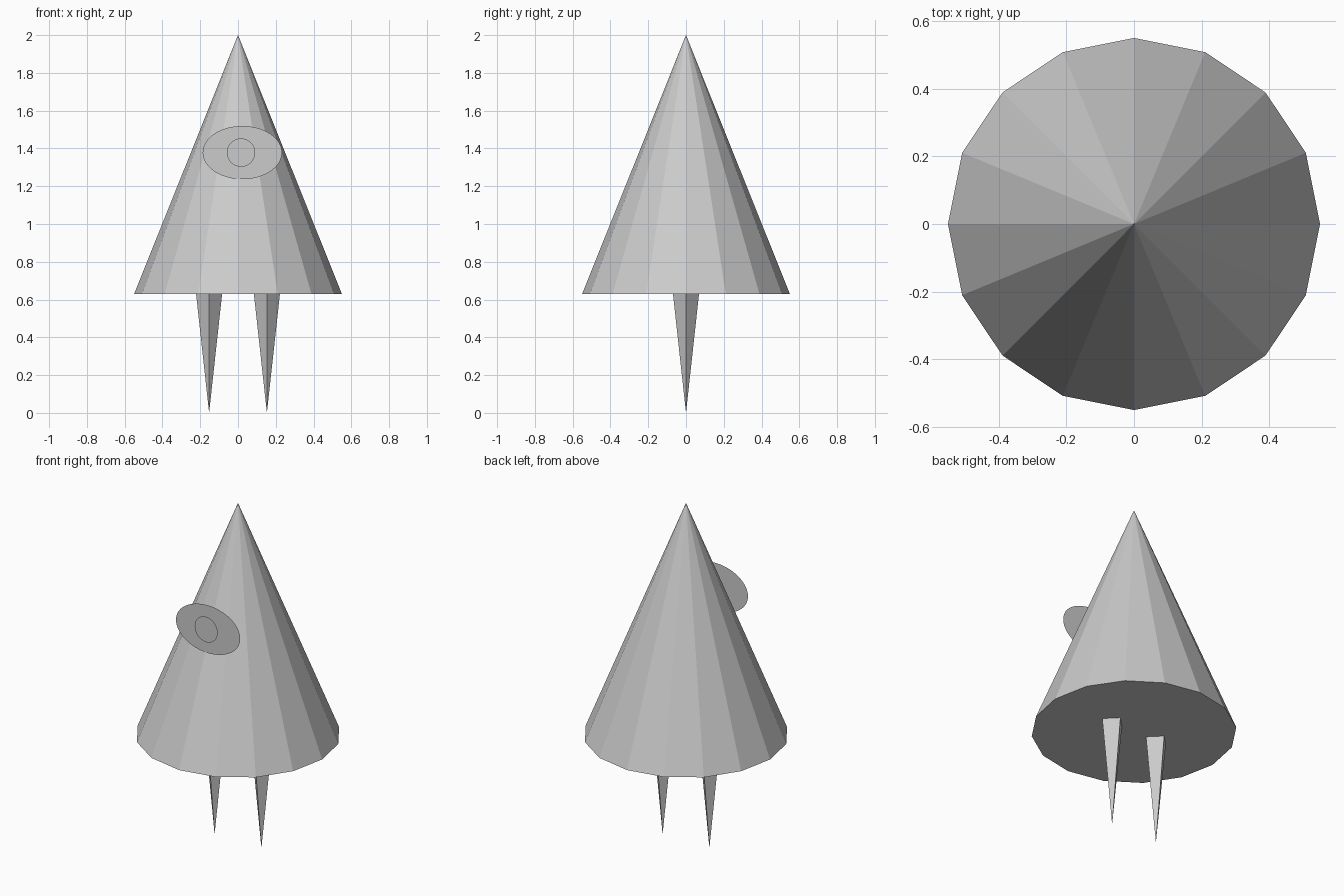
import bpy
from math import pi

if "Cube" in bpy.data.objects:
    bpy.data.objects.remove(bpy.data.objects["Cube"])


def cone(name, sides, r_low, r_high, z_low, z_high, x=0):
    bpy.ops.mesh.primitive_cone_add(vertices=sides, radius1=r_low, radius2=r_high,
                                    depth=z_high - z_low,
                                    location=(x, 0, (z_low + z_high) / 2))
    bpy.context.object.name = name


def disc(name, x, y, z, rx, rz):
    # Flat upright ellipse facing the front
    bpy.ops.mesh.primitive_circle_add(vertices=48, radius=1, fill_type='NGON',
                                      location=(x, y, z), rotation=(pi / 2, 0, 0))
    ob = bpy.context.object
    ob.name = name
    ob.scale = (rx, rz, 1)
    bpy.ops.object.transform_apply(location=False, rotation=True, scale=True)


# Sixteen-sided body
cone("body", 16, 0.55, 0, 0.63, 2.0)

# Pointed four-sided legs
for side, x in (("left", -0.153), ("right", 0.153)):
    cone(side + "_leg", 4, 0, 0.069, 0.0, 0.63, x)

# Single eye with pupil
disc("eye", 0.023, -0.312, 1.378, 0.21, 0.141)
disc("pupil", 0.016, -0.32, 1.378, 0.075, 0.075)
